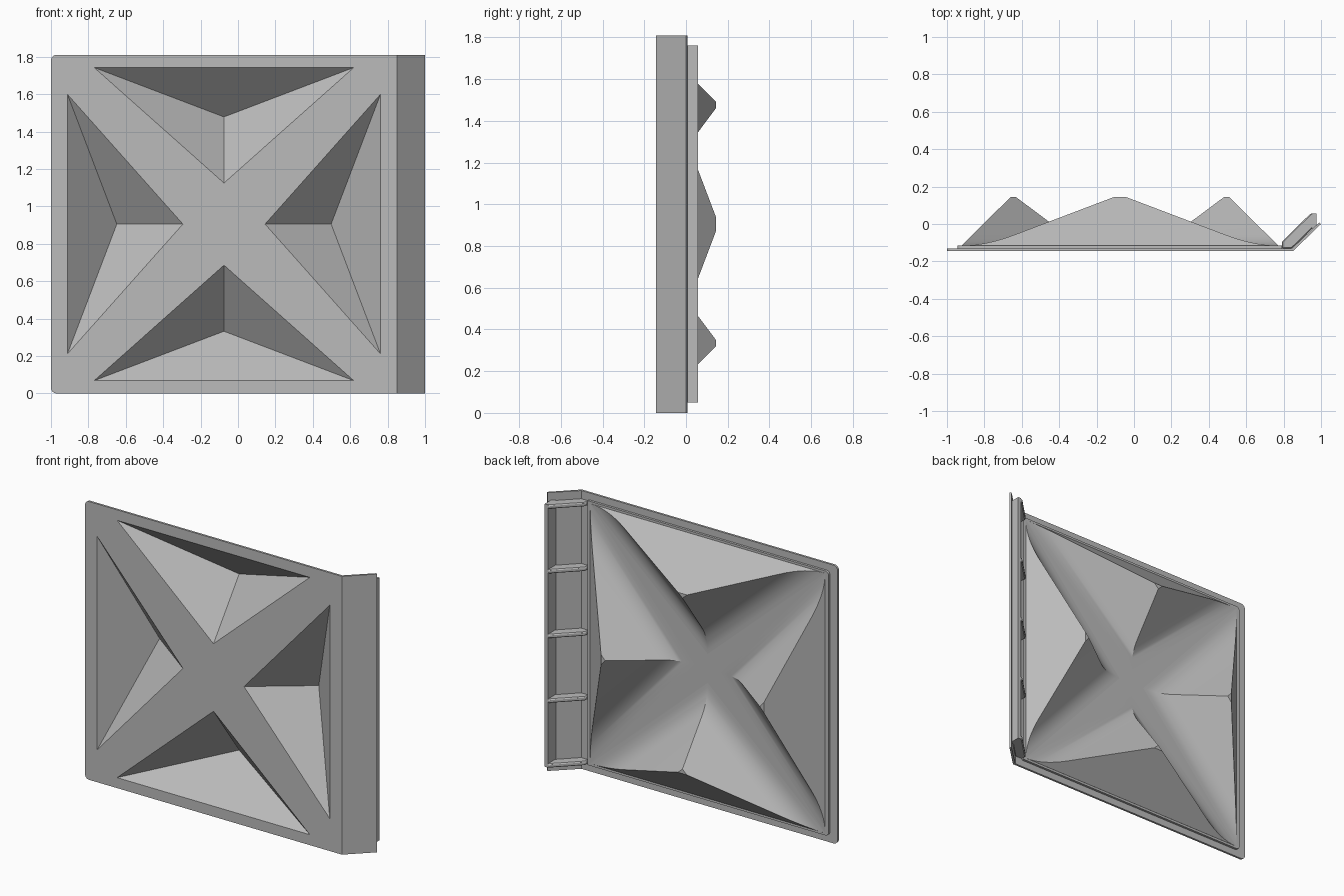
import bpy, bmesh
from math import sin, cos, pi, radians
from mathutils import Vector

if "Cube" in bpy.data.objects:
    bpy.data.objects.remove(bpy.data.objects["Cube"], do_unlink=True)

GREY = (0.5, 0.5, 0.5, 1)
steel = bpy.data.materials.new("plain_grey")
steel.use_nodes = True
steel.diffuse_color = GREY
steel.node_tree.nodes["Principled BSDF"].inputs["Base Color"].default_value = GREY

HEIGHT = 1.81
FRONT, SKIN, BACK = -0.145, -0.131, -0.116   # depths of the panel layers
CX, CZ = -0.075, HEIGHT / 2                  # centre of the star pattern
REACH = 0.573                                # centre to each pyramid apex
RADIUS = 0.264                               # inset radius, sides slope 45 degrees
WALL = 0.0375                                # horizontal wall offset
FILLET = 0.085


def finish(name, bm):
    bmesh.ops.recalc_face_normals(bm, faces=bm.faces)
    mesh = bpy.data.meshes.new(name)
    bm.to_mesh(mesh)
    bm.free()
    mesh.materials.append(steel)
    mesh.shade_smooth()
    mesh.set_sharp_from_angle(angle=radians(25))
    obj = bpy.data.objects.new(name, mesh)
    bpy.context.collection.objects.link(obj)
    return obj


def triangle(turn, r_outer, r_slant):
    """Triangle outline in x, z with separate insets for outer and slanted sides."""
    half = (r_slant + 0.747 * r_outer) / 0.6645
    local = [(REACH + r_outer, -half), (REACH + r_outer, half),
             (REACH - r_slant / 0.747, 0)]
    c, s = round(cos(turn)), round(sin(turn))
    return [(CX + u * c - v * s, CZ + u * s + v * c) for u, v in local]


def rounded(x0, x1, z0, z1, r_left, r_right):
    """Rounded rectangle outline in x, z."""
    points = []
    for k, (x, z, r) in enumerate([(x1, z1, r_right), (x0, z1, r_left),
                                   (x0, z0, r_left), (x1, z0, r_right)]):
        sx, sz = (-1 if x == x1 else 1), (-1 if z == z1 else 1)
        steps = 6 if r else 0
        for i in range(steps + 1):
            a = (k + i / max(steps, 1)) * pi / 2
            points.append((x + sx * r + r * cos(a), z + sz * r + r * sin(a)))
    return points


def plate(name, outline, y0, y1):
    """Flat sheet with the four triangular openings."""
    bm = bmesh.new()
    for loop in [outline] + [triangle(k * pi / 2, RADIUS, RADIUS) for k in range(4)]:
        verts = [bm.verts.new((x, y0, z)) for x, z in loop]
        for a, b in zip(verts, verts[1:] + verts[:1]):
            bm.edges.new((a, b))
    bmesh.ops.triangle_fill(bm, edges=bm.edges[:], use_beauty=True)
    ext = bmesh.ops.extrude_face_region(bm, geom=bm.faces[:], use_keep_orig=True)
    moved = [g for g in ext["geom"] if isinstance(g, bmesh.types.BMVert)]
    bmesh.ops.translate(bm, verts=moved, vec=(0, y1 - y0, 0))
    return finish(name, bm)


def prism(name, profile, z0, z1, bevel=0):
    """Profile in x, y extruded upward."""
    bm = bmesh.new()
    face = bm.faces.new([bm.verts.new((x, y, z0)) for x, y in profile])
    ext = bmesh.ops.extrude_face_region(bm, geom=[face], use_keep_orig=True)
    moved = [g for g in ext["geom"] if isinstance(g, bmesh.types.BMVert)]
    bmesh.ops.translate(bm, verts=moved, vec=(0, 0, z1 - z0))
    obj = finish(name, bm)
    if bevel:
        mod = obj.modifiers.new("soft_edges", "BEVEL")
        mod.width, mod.segments = bevel, 1
    return obj


def pressing(name, turn):
    """Hollow pyramid: sharp recess in front, filleted bump behind."""
    bm = bmesh.new()
    base_r = RADIUS + WALL - (BACK - FRONT)
    rings = [(FRONT, RADIUS, RADIUS)]
    steps = 8
    for i in range(steps + 1):
        t = i / steps
        rise = 0.707 * FILLET * t * t
        slant = base_r + FILLET * (1 - t) ** 2 - 0.707 * FILLET * t * t
        rings.append((BACK + rise + 0.0005, base_r - rise, slant))
    top_r = 0.0125
    rings.append((BACK + base_r - top_r, top_r, top_r))
    loops = [[bm.verts.new((x, y, z)) for x, z in triangle(turn, ro, rs)]
             for y, ro, rs in rings]
    x, z = triangle(turn, 0, 0)[2]
    apex = bm.verts.new((x, FRONT + RADIUS, z))
    for i in range(3):
        j = (i + 1) % 3
        bm.faces.new((apex, loops[0][i], loops[0][j]))
        for a, b in zip(loops, loops[1:]):
            bm.faces.new((a[i], a[j], b[j], b[i]))
    bm.faces.new(loops[-1])
    return finish(name, bm)


# Panel skin and the raised sheet behind it
plate("front_panel", rounded(-1, 0.85, 0, HEIGHT, 0.03, 0), FRONT, SKIN)
plate("back_panel", rounded(-0.945, 0.79, 0.045, HEIGHT - 0.045, 0.025, 0), SKIN, BACK)

# Four pressed pyramids around the centre
for k, side in enumerate(["left", "top", "right", "bottom"]):
    pressing(side + "_pressing", k * pi / 2)

# Angled side flange with its raised lip
prism("flange", [(0.85, FRONT), (1, 0), (0.99, 0.008), (0.843, SKIN)], 0, HEIGHT)
prism("flange_lip", [(0.953, -0.03), (0.977, -0.008), (0.977, 0.057), (0.953, 0.057)],
      0.05, HEIGHT - 0.05)

# Ribs bracing the flange
rib = [(0.79, SKIN), (0.79, -0.095), (0.945, 0.057), (0.97, 0.057),
       (0.97, -0.008), (0.845, SKIN)]
for k in range(5):
    z = 0.05 + k * (HEIGHT - 0.126) / 4
    prism("flange_rib_%d" % (k + 1), rib, z, z + 0.026, 0.006)
